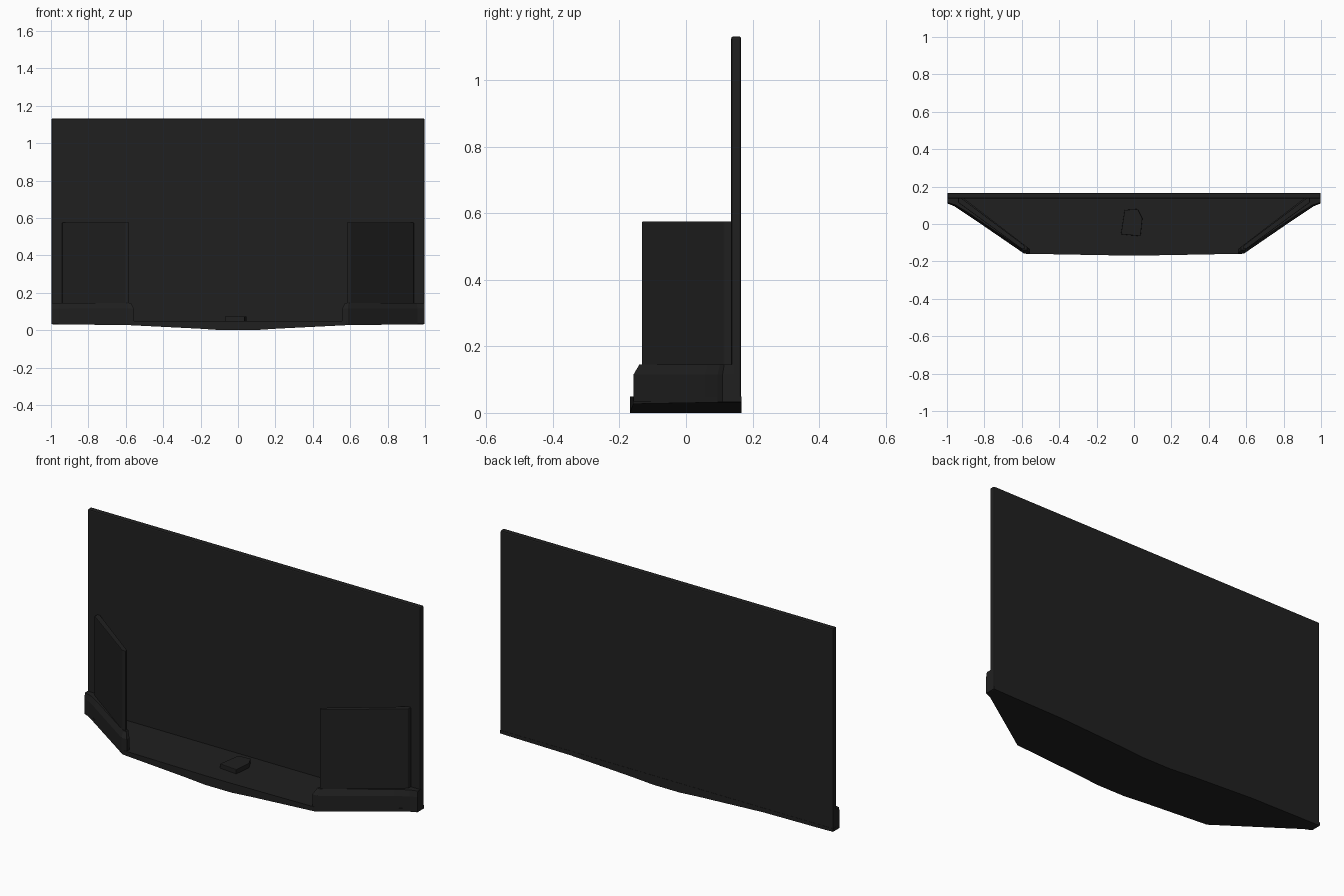
import bpy, bmesh

if "Cube" in bpy.data.objects:
    bpy.data.objects.remove(bpy.data.objects["Cube"])

black = bpy.data.materials.new("matte_black")
black.diffuse_color = (0.0145, 0.0145, 0.0145, 1)
black.use_nodes = True
black.node_tree.nodes["Principled BSDF"].inputs["Base Color"].default_value = black.diffuse_color


def finish(name, bm, bevel=0.0):
    bmesh.ops.recalc_face_normals(bm, faces=bm.faces)
    mesh = bpy.data.meshes.new(name)
    bm.to_mesh(mesh)
    bm.free()
    ob = bpy.data.objects.new(name, mesh)
    bpy.context.collection.objects.link(ob)
    mesh.materials.append(black)
    if bevel:
        mod = ob.modifiers.new("soft_edges", 'BEVEL')
        mod.width = bevel
        mod.segments = 2
        mod.limit_method = 'ANGLE'
    return ob


def loft(name, sections, bevel=0.0):
    """Skin a row of equal-length closed sections and cap both ends."""
    bm = bmesh.new()
    rings = [[bm.verts.new(p) for p in s] for s in sections]
    n = len(rings[0])
    for a, b in zip(rings, rings[1:]):
        for i in range(n):
            j = (i + 1) % n
            bm.faces.new((a[i], a[j], b[j], b[i]))
    bm.faces.new(rings[0])
    bm.faces.new(rings[-1])
    return finish(name, bm, bevel)


def prism(name, outline, z0, z1, bevel=0.0):
    return loft(name, [[(x, y, z) for x, y in outline] for z in (z0, z1)], bevel)


def rect(x0, x1, y0, y1):
    return [(x0, y0), (x1, y0), (x1, y1), (x0, y1)]


# Tall flat back panel
prism("back_panel", rect(-0.997, 0.997, 0.136, 0.166), 0.032, 1.132, 0.006)

# Floor slab: x, front edge y, underside z; shallow keel at the centre
half = [(0.08, -0.168, 0.0), (0.2, -0.166, 0.008), (0.58, -0.159, 0.027),
        (0.9, 0.055, 0.031), (0.96, 0.095, 0.032), (0.998, 0.11, 0.033)]
columns = [(-x, y, z) for x, y, z in reversed(half)] + half
loft("floor_slab", [[(x, y, z), (x, 0.167, z), (x, 0.167, 0.05), (x, y, 0.05)]
                    for x, y, z in columns])

# Angled plinths and the thin wing walls standing on them
plinth = [(0.588, -0.158), (0.9, 0.056), (0.96, 0.095), (0.998, 0.11),
          (0.998, 0.145), (0.92, 0.145), (0.556, -0.135), (0.556, -0.158)]
plinth_top = [(0.59, -0.14), (0.893, 0.065), (0.955, 0.102), (0.997, 0.115),
              (0.997, 0.145), (0.92, 0.145), (0.572, -0.122), (0.572, -0.14)]
wall = [(0.602, -0.132), (0.94, 0.115), (0.94, 0.14), (0.925, 0.14), (0.582, -0.118), (0.582, -0.132)]
for side, s in (("left", -1), ("right", 1)):
    loft(side + "_plinth", [[(s * x, y, z) for x, y in pts] for pts, z in
                            ((plinth, 0.034), (plinth, 0.115), (plinth_top, 0.146))])
    prism(side + "_wing_wall", [(s * x, y) for x, y in wall], 0.13, 0.576, 0.003)

# Small block on the floor
prism("floor_block", [(-0.07, -0.055), (0.035, -0.065), (0.045, 0.03), (0.02, 0.08), (-0.05, 0.075)],
      0.045, 0.074, 0.003)
